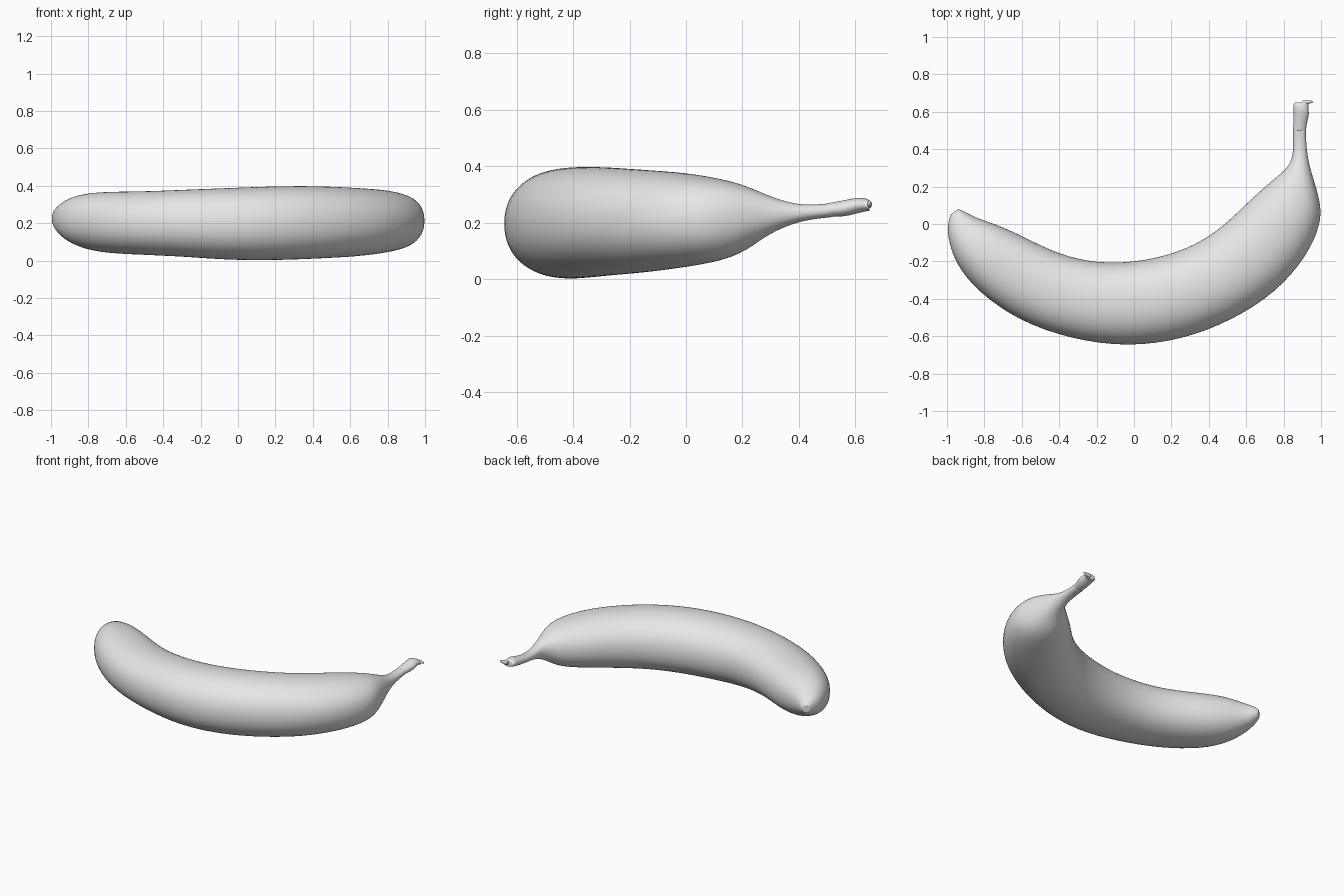
import bpy
import bmesh
import math
from mathutils import Vector

default_cube = bpy.data.objects.get("Cube")
if default_cube:
    bpy.data.objects.remove(default_cube, do_unlink=True)


def make_material(name, colour):
    material = bpy.data.materials.new(name)
    material.use_nodes = True
    material.diffuse_color = colour
    material.node_tree.nodes["Principled BSDF"].inputs["Base Color"].default_value = colour
    return material


def rounded(value, power):
    """Push a sine or cosine outwards for a slightly boxy oval."""
    return math.copysign(abs(value) ** power, value)


def loft(name, stations, sides, power, material):
    """Skin oval rings, each spanning an inner point, an outer point and a height range."""
    bm = bmesh.new()
    rings = []
    for inner_x, inner_y, outer_x, outer_y, low, high in stations:
        inner = Vector((inner_x, inner_y, 0))
        outer = Vector((outer_x, outer_y, 0))
        centre = (inner + outer) / 2 + Vector((0, 0, (low + high) / 2))
        across = (outer - inner) / 2
        upward = Vector((0, 0, (high - low) / 2))
        ring = []
        for i in range(sides):
            angle = math.tau * i / sides
            offset = across * rounded(math.cos(angle), power) + upward * rounded(math.sin(angle), power)
            ring.append(bm.verts.new(centre + offset))
        rings.append(ring)
    for ring, following in zip(rings, rings[1:]):
        for i in range(sides):
            j = (i + 1) % sides
            bm.faces.new((ring[i], ring[j], following[j], following[i]))
    # Inset end caps keep the ends crisp when subdivided
    for ring in (rings[0], rings[-1]):
        cap = bm.faces.new(ring)
        bmesh.ops.inset_individual(bm, faces=[cap], thickness=0.004)
    bmesh.ops.recalc_face_normals(bm, faces=bm.faces)
    mesh = bpy.data.meshes.new(name)
    bm.to_mesh(mesh)
    bm.free()
    mesh.materials.append(material)
    obj = bpy.data.objects.new(name, mesh)
    bpy.context.collection.objects.link(obj)
    smooth = obj.modifiers.new("Smooth skin", "SUBSURF")
    smooth.levels = smooth.render_levels = 2
    for face in mesh.polygons:
        face.use_smooth = True
    return obj


skin = make_material("plain grey", (0.8, 0.8, 0.8, 1))

# Fruit body from blossom tip to stem: inner x, y, outer x, y, low z, high z
body = [
    (-.94, .08, -.98, .05, .20, .25),
    (-.91, .07, -1.0, -.01, .17, .28),
    (-.86, .04, -.99, -.10, .13, .31),
    (-.77, .01, -.95, -.22, .08, .35),
    (-.64, -.04, -.84, -.36, .04, .37),
    (-.43, -.15, -.62, -.52, .03, .37),
    (-.25, -.20, -.33, -.62, .02, .38),
    (-.05, -.21, -.03, -.66, .0, .39),
    (.18, -.17, .26, -.62, .0, .4),
    (.37, -.09, .52, -.52, .01, .4),
    (.51, .02, .76, -.37, .02, .39),
    (.62, .13, .93, -.17, .04, .38),
    (.70, .20, 1.0, .0, .06, .36),
    (.77, .26, 1.0, .1, .09, .34),
    (.82, .30, .97, .21, .14, .31),
    (.85, .36, .94, .30, .18, .28),
    (.85, .43, .92, .41, .21, .26),
    (.85, .52, .92, .52, .22, .27),
]
loft("banana_body", body, 24, 0.92, skin)

# Stem end, flaring to a slanted cut
stem = [
    (.85, .50, .92, .50, .22, .27),
    (.85, .56, .93, .56, .22, .28),
    (.85, .61, .94, .59, .23, .29),
    (.85, .64, .93, .63, .24, .29),
    (.86, .65, .94, .65, .24, .28),
]
loft("stem_end", stem, 12, 1, skin)

# Torn lip at the corner of the cut
lip = [
    (.90, .64, .90, .66, .25, .28),
    (.93, .64, .93, .66, .25, .28),
    (.96, .65, .95, .66, .26, .27),
]
loft("stem_lip", lip, 8, 1, skin)
